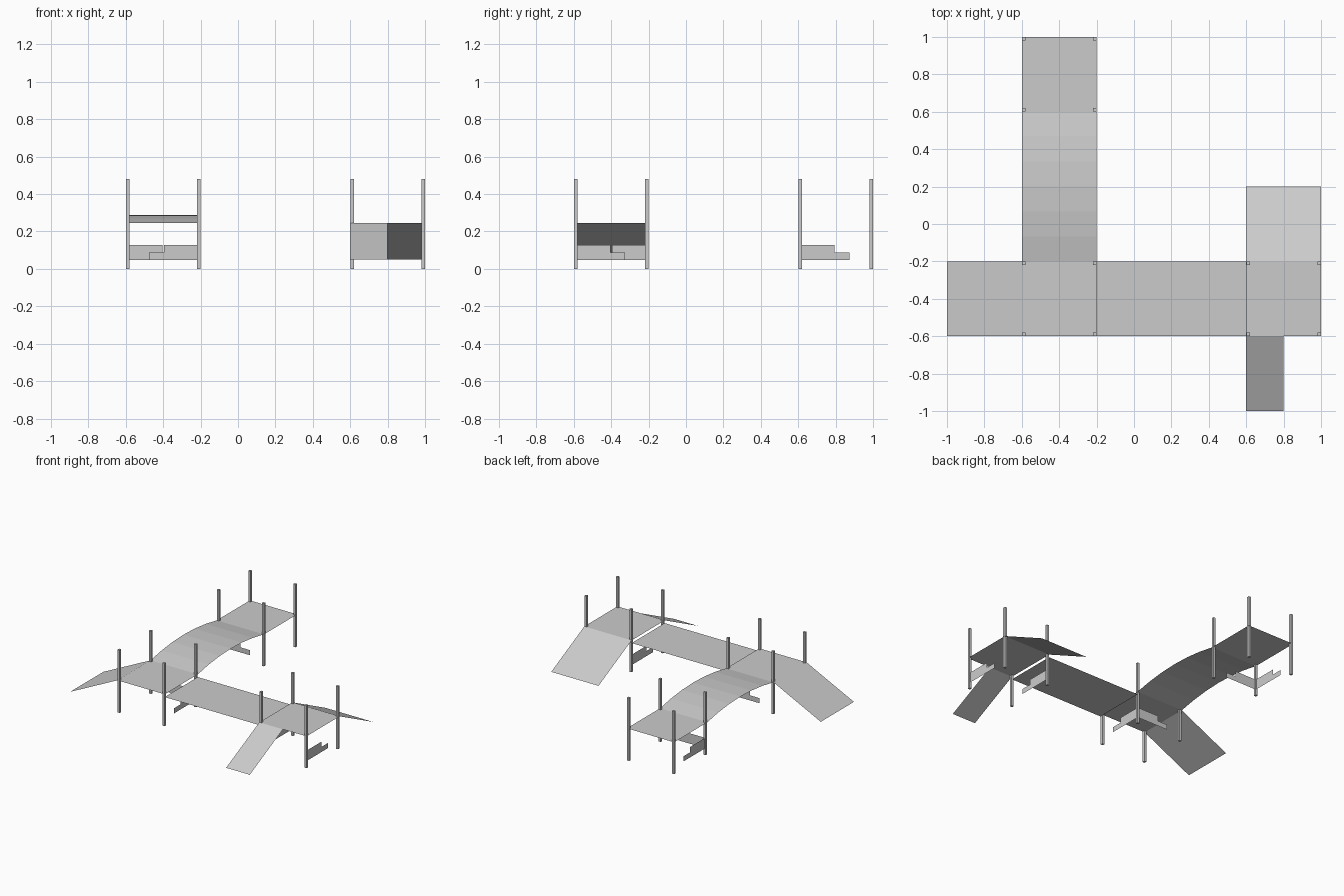
import bpy

if "Cube" in bpy.data.objects:
    bpy.data.objects.remove(bpy.data.objects["Cube"])

Z = 0.245    # deck height
LOW = 0.05   # foot of ramps
P = 0.018    # post thickness
W = 0.4      # deck width


def mesh(name, verts, faces):
    me = bpy.data.meshes.new(name)
    me.from_pydata(verts, [], faces)
    me.update()
    ob = bpy.data.objects.new(name, me)
    bpy.context.collection.objects.link(ob)
    return ob


def strip(name, profile, a, b, axis):
    """Sheet swept between a and b; profile holds (position along axis, z)."""
    verts = []
    for t, z in profile:
        for s in (a, b):
            verts.append((t, s, z) if axis == 'x' else (s, t, z))
    n = len(profile) - 1
    order = (0, 2, 3, 1) if axis == 'x' else (0, 1, 3, 2)
    if axis == 'y':
        faces = [[2 * i + k for k in order] for i in range(n)]
    else:
        faces = [[2 * i + k for k in order] for i in range(n)]
    return mesh(name, verts, faces)


def post(name, x, y):
    bpy.ops.mesh.primitive_cube_add(size=1, location=(x, y, 0.24))
    ob = bpy.context.object
    ob.name = name
    ob.scale = (P, P, 0.48)


def step_panel(name, x, y, axis, sign):
    """Stepped board standing on edge, running from a post inwards."""
    prof = [(0, 0.048), (0.265, 0.048), (0.265, 0.087), (0.185, 0.087),
            (0.185, 0.127), (0, 0.127)]
    verts = [(x + sign * t, y, z) if axis == 'x' else (x, y + sign * t, z)
             for t, z in prof]
    mesh(name, verts, [range(6)])


# decks with corner posts
I = P / 2 + 0.001
for name, x, y in (("centre", -0.6, -0.6), ("right", 0.6, -0.6), ("back", -0.6, 0.6)):
    strip(name + "_deck", [(x, Z), (x + W, Z)], y, y + W, 'x')
    for i, px in enumerate((x + I, x + W - I)):
        for j, py in enumerate((y + I, y + W - I)):
            post(f"{name}_post_{i}{j}", px, py)

# stepped boards below the decks
for name, x, y, axis, sign in (
        ("centre_board_a", -0.2 - I, -0.2 - I, 'x', -1),
        ("centre_board_b", -0.2 - I, -0.2 - I, 'y', -1),
        ("back_board_a", -0.6 + I, 0.6 + I, 'x', 1),
        ("back_board_b", -0.6 + I, 0.6 + I, 'y', 1),
        ("right_board_a", 1 - I, -0.6 + I, 'y', 1),
        ("right_board_b", 0.6 + I, -0.2 - I, 'y', -1)):
    step_panel(name, x, y, axis, sign)

# flat bridge and arched bridge
strip("flat_bridge", [(-0.2, 0.224), (0.6, 0.224)], -0.6, -0.2, 'x')
arch = []
for i in range(7):
    u = i / 3 - 1
    arch.append((0.2 + 0.4 * u, Z + 0.044 * (1 - u * u)))
strip("arched_bridge", arch, -0.6, -0.2, 'y')

# ramps and narrow slide
strip("left_ramp", [(-1, LOW), (-0.6, Z)], -0.6, -0.2, 'x')
strip("back_ramp", [(-0.2, Z), (0.2, LOW)], 0.6, 1.0, 'y')
strip("front_slide", [(-1, LOW), (-0.6, Z)], 0.6, 0.8, 'y')
